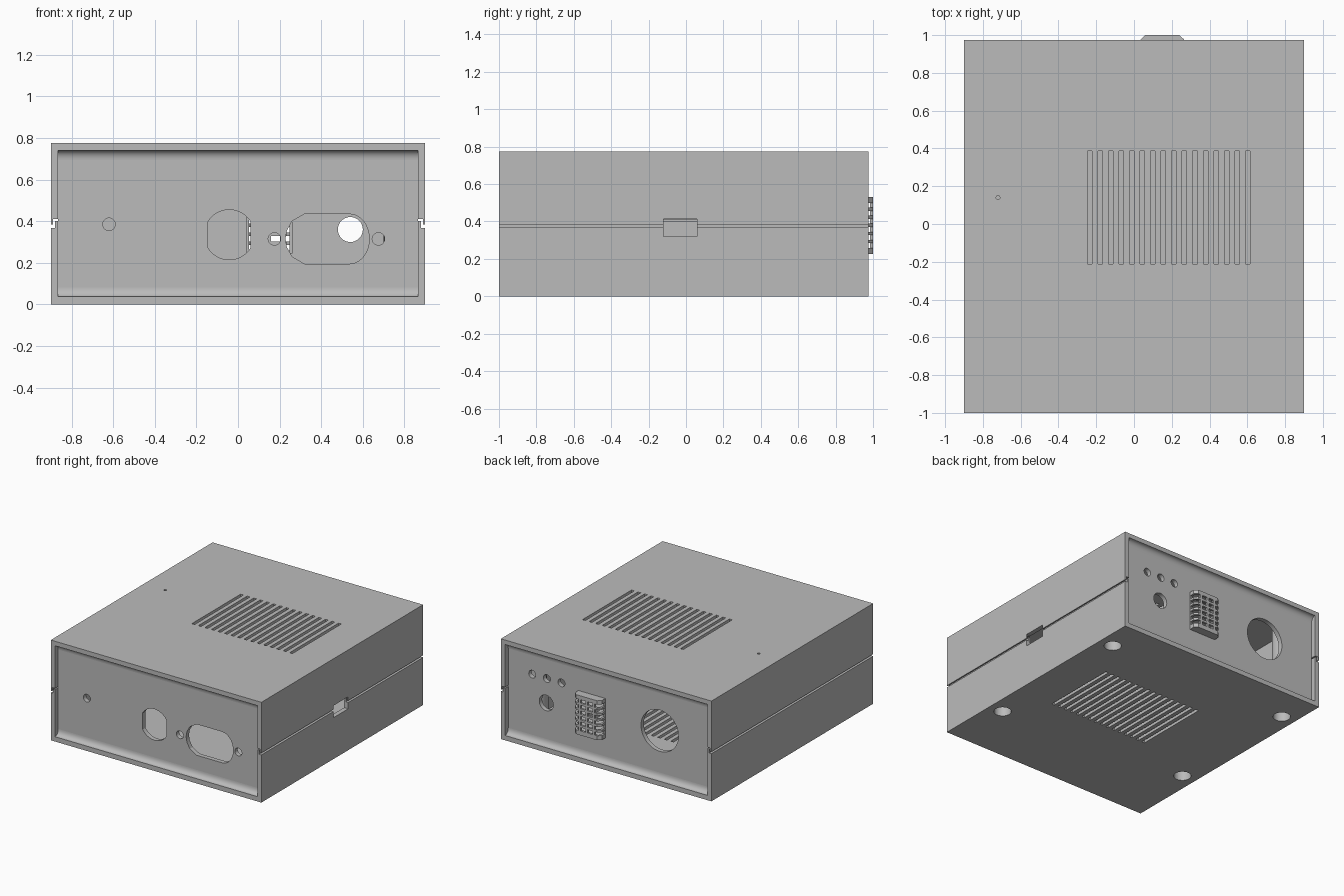
import bpy, bmesh, math

if "Cube" in bpy.data.objects:
    bpy.data.objects.remove(bpy.data.objects["Cube"])

grey = bpy.data.materials.new("case grey")
grey.diffuse_color = (0.5, 0.5, 0.5, 1)
grey.use_nodes = True
grey.node_tree.nodes["Principled BSDF"].inputs["Base Color"].default_value = grey.diffuse_color


def prism(name, polys, axis, a, b):
    """Extrude one or more 2D polygons along an axis from a to b."""
    place = {'x': lambda p, t: (t, p[0], p[1]),
             'y': lambda p, t: (p[0], t, p[1]),
             'z': lambda p, t: (p[0], p[1], t)}[axis]
    bm = bmesh.new()
    for pts in polys:
        lo = [bm.verts.new(place(p, a)) for p in pts]
        hi = [bm.verts.new(place(p, b)) for p in pts]
        n = len(pts)
        bm.faces.new(lo)
        bm.faces.new(hi[::-1])
        for i in range(n):
            j = (i + 1) % n
            bm.faces.new((lo[i], hi[i], hi[j], lo[j]))
    bmesh.ops.recalc_face_normals(bm, faces=bm.faces[:])
    me = bpy.data.meshes.new(name)
    bm.to_mesh(me)
    bm.free()
    me.materials.append(grey)
    ob = bpy.data.objects.new(name, me)
    bpy.context.collection.objects.link(ob)
    return ob


def rect(x0, x1, y0, y1):
    return [(x0, y0), (x1, y0), (x1, y1), (x0, y1)]


def arc(cx, cy, r, a0, a1, n=16):
    return [(cx + r * math.cos(math.radians(a0 + (a1 - a0) * i / n)),
             cy + r * math.sin(math.radians(a0 + (a1 - a0) * i / n)))
            for i in range(n + 1)]


def circle(cx, cy, r, n=32):
    return arc(cx, cy, r, 0, 360, n)[:-1]


def cut(ob, *cutters):
    """Subtract each cutter from the object, apply, and drop the cutter."""
    bpy.context.view_layer.objects.active = ob
    for c in cutters:
        m = ob.modifiers.new("cut", 'BOOLEAN')
        m.operation, m.solver, m.object = 'DIFFERENCE', 'EXACT', c
        bpy.ops.object.modifier_apply(modifier=m.name)
        bpy.data.objects.remove(c)


# Case halves: U-shaped sections run front to back, lapped at the seam
F, B, W = -1.0, 0.975, 0.865
right = [(.9, .368), (.88, .368), (.88, .40), (W, .40), (W, .037)]
lower = prism("lower_shell", [[(-.9, 0), (.9, 0)] + right
                              + [(-x, z) for x, z in reversed(right)]], 'y', F, B)
right = [(.9, .383), (.89, .383), (.89, .41), (W, .41), (W, .74)]
upper = prism("upper_shell", [[(-.9, .775), (.9, .775)] + right
                              + [(-x, z) for x, z in reversed(right)]], 'y', F, B)

# Vent slots in lid and base (base slots are shifted half a pitch)
def slots(x_first):
    return [rect(x_first + i * .0558, x_first + i * .0558 + .024, -.212, .386)
            for i in range(16)]

FEET = [(.785, .70), (-.785, .70), (.785, -.52), (-.785, -.40)]
cut(upper, prism("lid_slots", slots(-.247), 'z', .70, .80),
    prism("pin_hole", [circle(-.72, .14, .01, 16)], 'z', .70, .80),
    prism("side_notch", [rect(-.12, .06, .32, .413)], 'x', .84, .95))
cut(lower, prism("base_slots", slots(-.275), 'z', -.05, .06),
    prism("foot_holes", [circle(x, y, .04) for x, y in FEET], 'z', -.05, .06),
    prism("side_notch", [rect(-.12, .06, .32, .413)], 'x', .84, .95),
    prism("foot_recess", [circle(x, y, .062) for x, y in FEET], 'z', -.05, .06))

# Screw posts inside, hollow where the screws enter from below
for i, (x, y) in enumerate(FEET):
    post = prism(f"lower_post_{i + 1}", [circle(x, y, .085)], 'z', .012, .37)
    cut(post, prism("bore", [circle(x, y, .062)], 'z', -.05, .25))
    prism(f"upper_post_{i + 1}", [circle(x, y, .07)], 'z', .385, .745)

# Front panel with its cut-outs
front = prism("front_panel", [rect(-W - .001, W + .001, .036, .741)], 'y', -.96, -.925)
small = [circle(x, z, .03) for x, z in ((-.62, .385), (.175, .315), (.675, .315))]
t = math.degrees(math.acos(.103 / .12))
switch = arc(-.042, .335, .12, t, 180 - t) + arc(-.042, .335, .12, 180 + t, 360 - t)
socket = (arc(.535, .315, .12, -90, 0, 10)[:-1] + arc(.535, .315, .12, 0, 70, 8)
          + [(.535, .435), (.32, .435), (.26, .40), (.235, .355), (.228, .315),
             (.235, .275), (.26, .23), (.32, .195)])
# keep the right end of the socket rounded out to its full width
socket = [(x + max(0, x - .535) * -.2, z) if x > .535 else (x, z) for x, z in socket]
cut(front, prism("front_holes", small + [switch, socket], 'y', -1.1, -.8))

# Back panel with connector holes and a vent opening
back = prism("back_panel", [rect(-W - .001, W + .001, .036, .741)], 'y', .90, .935)
holes = [circle(x, .55, .03) for x in (.66, .535, .41)]
holes += [circle(.54, .36, .06), circle(-.43, .405, .16, 48), rect(.04, .26, .245, .512)]
cut(back, prism("back_holes", holes, 'y', .8, 1.1))

# Bulging vent grille on the back: hollow, slotted on face and corners
grille = prism("vent_grille", [[(.035, .93), (.265, .93), (.265, .977),
                                (.24, 1.0), (.06, 1.0), (.035, .977)]], 'z', .225, .53)
rows = [.272 + .043 * i for i in range(6)]
columns = [rect(x, x + .042, z - .013, z + .013) for z in rows for x in (.099, .159)]
corners = [rect(x, x + .06, z - .013, z + .013) for z in rows for x in (.02, .22)]
cut(grille,
    prism("grille_cavity", [[(.052, .90), (.248, .90), (.248, .97),
                             (.234, .984), (.066, .984), (.052, .97)]], 'z', .245, .512),
    prism("grille_face_slots", columns, 'y', .96, 1.05),
    prism("grille_corner_slots", corners, 'y', .94, 1.05))

# Concave coves above and below each panel
for end, edge, face, sgn in (("front", -.995, -.96, 1), ("back", .97, .935, -1)):
    for side, wall, flip in (("lower", .037, 1), ("upper", .74, -1)):
        curve = [(edge + sgn * .035 * math.sin(a), wall + flip * .045 * (1 - math.cos(a)))
                 for a in [math.pi / 2 * i / 8 for i in range(9)]]
        pts = curve + [(face + sgn * .01, wall + flip * .045),
                       (face + sgn * .01, wall - flip * .005),
                       (edge, wall - flip * .005)]
        prism(f"{end}_{side}_cove", [pts], 'x', -W - .002, W + .002)

# Smooth the curved surfaces, keep corners crisp
bpy.ops.object.select_all(action='DESELECT')
for ob in bpy.context.scene.objects:
    ob.select_set(True)
bpy.context.view_layer.objects.active = lower
bpy.ops.object.shade_smooth_by_angle(angle=math.radians(30))
